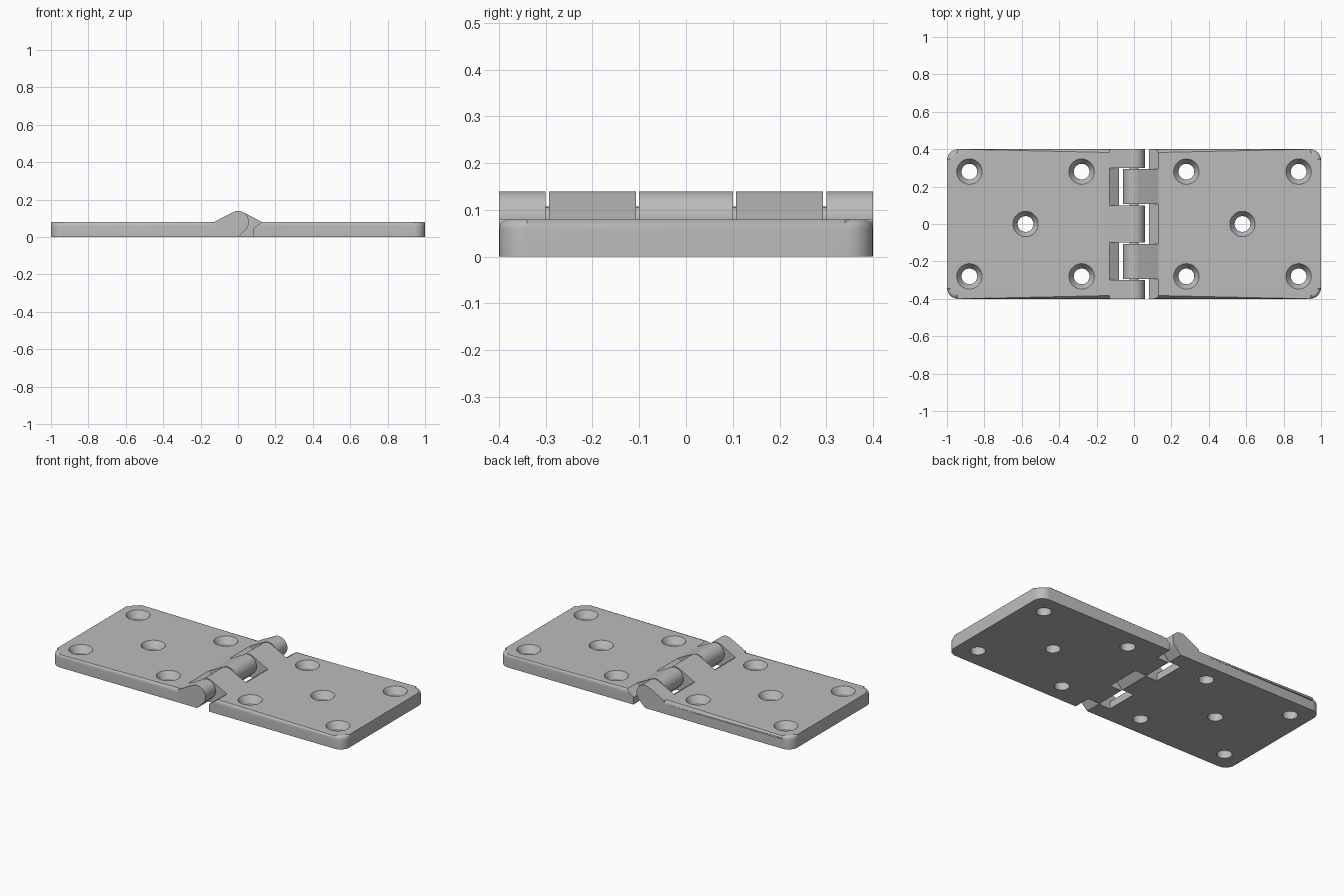
import bpy, bmesh
from math import cos, sin, pi, radians, acos, atan2, hypot
from mathutils import Vector

cube = bpy.data.objects.get("Cube")
if cube:
    bpy.data.objects.remove(cube, do_unlink=True)

THICK = 0.08       # leaf thickness
HALF_W = 0.4       # half of the leaf width
CORNER = 0.06      # outer corner radius
FILLET = 0.02      # top edge radius
WALL = 0.08        # inner wall of the leaf
SLOPE = 0.13       # where the knuckle ramp meets the leaf
AXIS_Z, BARREL = 0.082, 0.058

steel = bpy.data.materials.new("grey_steel")
steel.use_nodes = True
steel.diffuse_color = (0.5, 0.5, 0.5, 1)
steel.node_tree.nodes["Principled BSDF"].inputs["Base Color"].default_value = (0.5, 0.5, 0.5, 1)


def loft(bm, rings):
    """Closed solid through rings of equal length."""
    rows = [[bm.verts.new(p) for p in ring] for ring in rings]
    n = len(rows[0])
    for a, b in zip(rows, rows[1:]):
        for i in range(n):
            j = (i + 1) % n
            bm.faces.new((a[i], a[j], b[j], b[i]))
    bm.faces.new(rows[0][::-1])
    bm.faces.new(rows[-1])


def finish(name, bm):
    bmesh.ops.recalc_face_normals(bm, faces=bm.faces[:])
    mesh = bpy.data.meshes.new(name)
    bm.to_mesh(mesh)
    bm.free()
    obj = bpy.data.objects.new(name, mesh)
    bpy.context.collection.objects.link(obj)
    mesh.materials.append(steel)
    return obj


def activate(obj):
    bpy.ops.object.select_all(action='DESELECT')
    obj.select_set(True)
    bpy.context.view_layer.objects.active = obj


def combine(target, tool, operation):
    mod = target.modifiers.new(operation.lower(), 'BOOLEAN')
    mod.operation, mod.solver, mod.object = operation, 'EXACT', tool
    activate(target)
    bpy.ops.object.modifier_apply(modifier=mod.name)
    bpy.data.objects.remove(tool, do_unlink=True)


def plate(name, side):
    """Flat leaf with rounded outer corners, filleted rim and undercut inner end."""
    outline = [(0.02, -HALF_W)]
    for sy, start in ((-1, -90), (1, 0)):
        for k in range(9):
            a = radians(start + k * 90 / 8)
            outline.append((1 - CORNER + CORNER * cos(a),
                            sy * (HALF_W - CORNER) + CORNER * sin(a)))
    outline.append((0.02, HALF_W))
    bm = bmesh.new()
    loft(bm, [[(x, y, z) for x, y in outline] for z in (0, THICK)])
    rim = [e for e in bm.edges
           if all(v.co.z > THICK / 2 for v in e.verts)
           and max(v.co.x for v in e.verts) > 0.1]
    bmesh.ops.bevel(bm, geom=rim, offset=FILLET, segments=5, profile=0.5, affect='EDGES')
    # vertical inner wall, then the sloped clearance for the other barrel
    for normal in (Vector((1, 0, 0)), Vector((0.035, 0, -0.05))):
        cut = bmesh.ops.bisect_plane(bm, geom=bm.verts[:] + bm.edges[:] + bm.faces[:],
                                     plane_co=(WALL, 0, 0.045), plane_no=normal,
                                     clear_inner=True)
        edges = [g for g in cut['geom_cut'] if isinstance(g, bmesh.types.BMEdge)]
        bmesh.ops.holes_fill(bm, edges=edges, sides=0)
    for v in bm.verts:
        v.co.x *= side
    return finish(name, bm)


def knuckle(side, y0, y1):
    """Barrel with tangent ramps down to the leaf top and underside."""
    dz = THICK - AXIS_Z
    first = atan2(dz, SLOPE) + acos(BARREL / hypot(SLOPE, dz))
    last = radians(225)
    profile = [(0, 0), (SLOPE, 0), (SLOPE, THICK)]
    for k in range(25):
        a = first + (last - first) * k / 24
        profile.append((BARREL * cos(a), AXIS_Z + BARREL * sin(a)))
    bm = bmesh.new()
    loft(bm, [[(side * x, y, z) for x, z in profile] for y in (y0, y1)])
    return finish("knuckle", bm)


def screw_hole(x, y):
    """Countersunk cutter."""
    bm = bmesh.new()
    loft(bm, [[(x + r * cos(k * pi / 20), y + r * sin(k * pi / 20), z) for k in range(40)]
              for r, z in ((0.042, -0.02), (0.042, 0.04), (0.0745, 0.09))])
    return finish("hole_cutter", bm)


def leaf(name, side, spans):
    obj = plate(name, side)
    for y0, y1 in spans:
        combine(obj, knuckle(side, y0, y1), 'UNION')
    holes = [(x, y) for x in (0.28, 0.88) for y in (-0.28, 0.28)] + [(0.58, 0)]
    for x, y in holes:
        combine(obj, screw_hole(side * x, y), 'DIFFERENCE')
    activate(obj)
    bpy.ops.object.shade_smooth_by_angle(angle=radians(25))


# two interlocking leaves
leaf("right_leaf", -1, [(-HALF_W, -0.3), (-0.1, 0.1), (0.3, HALF_W)])
leaf("left_leaf", 1, [(-0.293, -0.107), (0.107, 0.293)])

# hinge pin, visible in the gaps between barrels
bm = bmesh.new()
loft(bm, [[(0.025 * cos(k * pi / 12), y, AXIS_Z + 0.025 * sin(k * pi / 12)) for k in range(24)]
          for y in (-0.36, 0.36)])
activate(finish("hinge_pin", bm))
bpy.ops.object.shade_smooth_by_angle(angle=radians(30))
